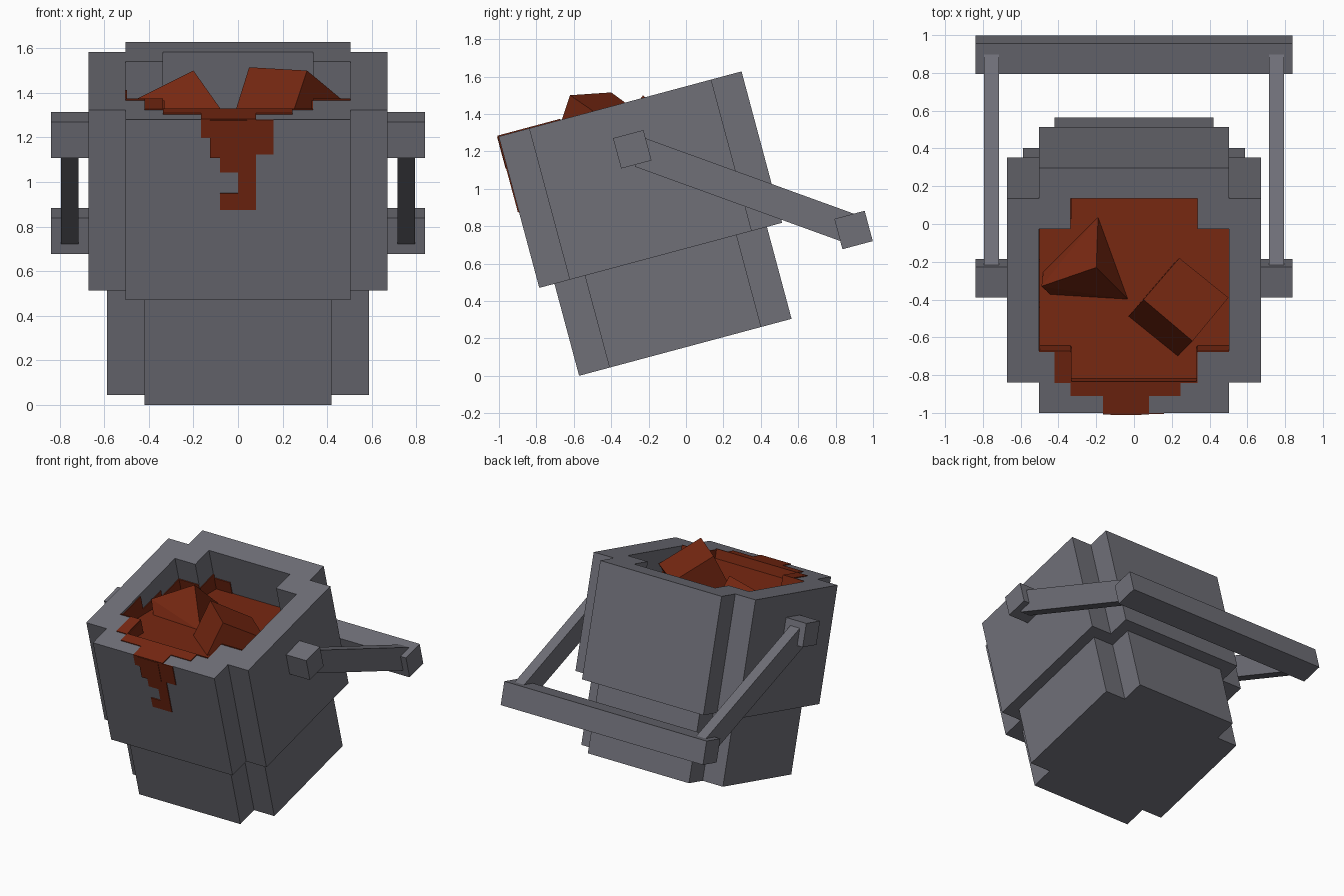
import bpy, bmesh, math
from mathutils import Matrix, Vector

cube = bpy.data.objects.get("Cube")
if cube:
    bpy.data.objects.remove(cube, do_unlink=True)

U = 0.168                      # modelling unit: one block
CV = 0.036                     # bucket axis in the tilted frame
ANG = math.radians(15)
S, C = math.sin(ANG), math.cos(ANG)
TILT = Matrix.Rotation(ANG, 4, 'X')
BASE, STEP, RIM = 0.148, 0.657, 1.495
LEVEL = 1.265                  # liquid height


def material(name, col):
    m = bpy.data.materials.new(name)
    m.use_nodes = True
    m.diffuse_color = (*col, 1)
    m.node_tree.nodes["Principled BSDF"].inputs["Base Color"].default_value = (*col, 1)
    return m


GREY = material("dark iron grey", (0.160, 0.160, 0.187))
RED = material("molten red", (0.185, 0.021, 0.0058))


def finish(name, bm, mat, matrix=TILT):
    bmesh.ops.recalc_face_normals(bm, faces=bm.faces)
    me = bpy.data.meshes.new(name)
    bm.to_mesh(me)
    bm.free()
    me.transform(matrix)
    me.materials.append(mat)
    ob = bpy.data.objects.new(name, me)
    bpy.context.collection.objects.link(ob)
    return ob


def box(name, lo, hi, mat, matrix=TILT):
    bm = bmesh.new()
    bmesh.ops.create_cube(bm, size=1)
    for v in bm.verts:
        v.co = [(a + b) / 2 + c * (b - a) for a, b, c in zip(lo, hi, v.co)]
    return finish(name, bm, mat, matrix)


def hull(name, pts, mat):
    bm = bmesh.new()
    for p in pts:
        bm.verts.new(p)
    bmesh.ops.convex_hull(bm, input=bm.verts)
    bmesh.ops.dissolve_limit(bm, angle_limit=0.03, verts=bm.verts, edges=bm.edges)
    return finish(name, bm, mat, Matrix())


def outline(a):
    """Square of half width a with one-unit notches at its corners."""
    b = a - U
    quarter = [(a, -b), (a, b), (b, b)]
    pts = []
    for k in range(4):
        for x, y in quarter:
            for _ in range(k):
                x, y = -y, x
            pts.append((x, y + CV))
    return pts


def loft(name, rings, mat):
    """Closed skin through rings of matching points."""
    bm = bmesh.new()
    loops = [[bm.verts.new(p) for p in r] for r in rings]
    for r, q in zip(loops, loops[1:]):
        n = len(r)
        for i in range(n):
            bm.faces.new((r[i], r[(i + 1) % n], q[(i + 1) % n], q[i]))
    bm.faces.new(loops[0][::-1])
    bm.faces.new(loops[-1])
    return finish(name, bm, mat)


def ring(a, w):
    return [(x, y, w) for x, y in outline(a)]


def surface_w(v):
    return (LEVEL - v * S) / C


# Bucket: narrow base, wide hollow upper body
loft("bucket_base", [ring(3.5 * U, BASE), ring(3.5 * U, STEP)], GREY)
loft("bucket_body", [ring(4 * U, STEP), ring(4 * U, RIM),
                     ring(3 * U, RIM), ring(3 * U, 1.0)], GREY)

# Liquid: its surface stays level inside the tilted bucket
inner = outline(3 * U - 0.001)
loft("liquid", [[(x, v, 1.01) for x, v in inner],
                [(x, v, surface_w(v)) for x, v in inner]], RED)

# Handle: pivots, arms and grip
arm = Matrix.Translation((0, 0.313, 0.992)) @ Matrix.Rotation(math.radians(-19.9), 4, 'X')
for side, s in (("left", 1), ("right", -1)):
    xs = sorted((s * 4 * U, s * 5 * U))
    box(side + "_handle_pivot", (xs[0], CV - U / 2, 1.16), (xs[1], CV + U / 2, 1.16 + U), GREY)
    xs = sorted((s * 0.716, s * 0.794))
    box(side + "_handle_arm", (xs[0], -0.595, -0.081), (xs[1], 0.595, 0.081), GREY, arm)
box("handle_grip", (-5 * U, 1.067 - U / 2, 0.521 - U / 2),
    (5 * U, 1.067 + U / 2, 0.521 + U / 2), GREY)

# Lumps floating in the liquid
Z0 = LEVEL - 0.005
hull("pointed_lump", [(-0.2, -0.23, 1.5), (-0.19, 0.04, Z0), (-0.03, -0.4, Z0),
                      (-0.49, -0.33, 1.355), (-0.48, -0.25, Z0), (-0.44, -0.375, Z0)], RED)
hull("block_lump", [(0.05, -0.40, 1.515), (0.31, -0.62, 1.50),
                    (-0.03, -0.49, Z0), (0.23, -0.70, Z0),
                    (0.24, -0.18, 1.355), (0.50, -0.39, 1.342),
                    (0.21, -0.21, Z0), (0.47, -0.42, Z0)], RED)

# Spill on the rim: x range, v range
T = 0.006
FRONT, LIP, CORNER = CV - 4 * U, CV - 3 * U, CV - 2 * U
BACK_STEP, BACK = CV + 2 * U, CV + 3 * U
rim_spill = [(-0.42, -0.336, LIP, CORNER), (-0.336, 0.245, -0.541, LIP),
             (-0.165, 0.08, FRONT - T, -0.541)]
for i, (x0, x1, v0, v1) in enumerate(rim_spill):
    box(f"rim_spill_{i + 1}", (x0, v0, RIM - 0.002), (x1, v1, RIM + T), RED)

# Drip down the front: x range, world height range turned into w
drip = [(-0.165, -0.125, 1.20, 1.28), (0.04, 0.16, 1.125, 1.28), (-0.08, 0.08, 1.045, 1.13),
        (0.0, 0.08, 0.875, 1.05), (-0.08, 0.0, 0.875, 0.95)]
for i, (x0, x1, z0, z1) in enumerate(drip):
    w0, w1 = ((z - FRONT * S) / C for z in (z0, z1))
    box(f"front_drip_{i + 1}", (x0, FRONT - T, w0), (x1, FRONT + 0.002, min(w1, RIM)), RED)
box("front_drip_slab", (-0.125, FRONT - 0.009, (1.11 - FRONT * S) / C),
    (0.04, FRONT + 0.002, RIM), RED)

# Splashes on the inner walls: x range, v range, top
a, b = 3 * U, 2 * U
splashes = [(-b, b, LIP, LIP + T, RIM + T),
            (-a, -b, CORNER, CORNER + T, RIM + T), (b, a, CORNER, CORNER + T, RIM + T),
            (-b, -b + T, LIP, CORNER, RIM), (b - T, b, LIP, CORNER, RIM),
            (-a, -a + T, CORNER, -0.06, 1.48), (-a, -a + T, -0.06, 0.16, 1.37),
            (-a, -a + T, 0.16, BACK_STEP, 1.32),
            (-a, -b, BACK_STEP - T, BACK_STEP, 1.32),
            (-b, -b + T, BACK_STEP, BACK, 1.29),
            (-b, -0.2, BACK - T, BACK, 1.26)]
for i, (x0, x1, v0, v1, top) in enumerate(splashes):
    box(f"wall_splash_{i + 1}", (x0, v0, surface_w(v1) - 0.03), (x1, v1, top), RED)
